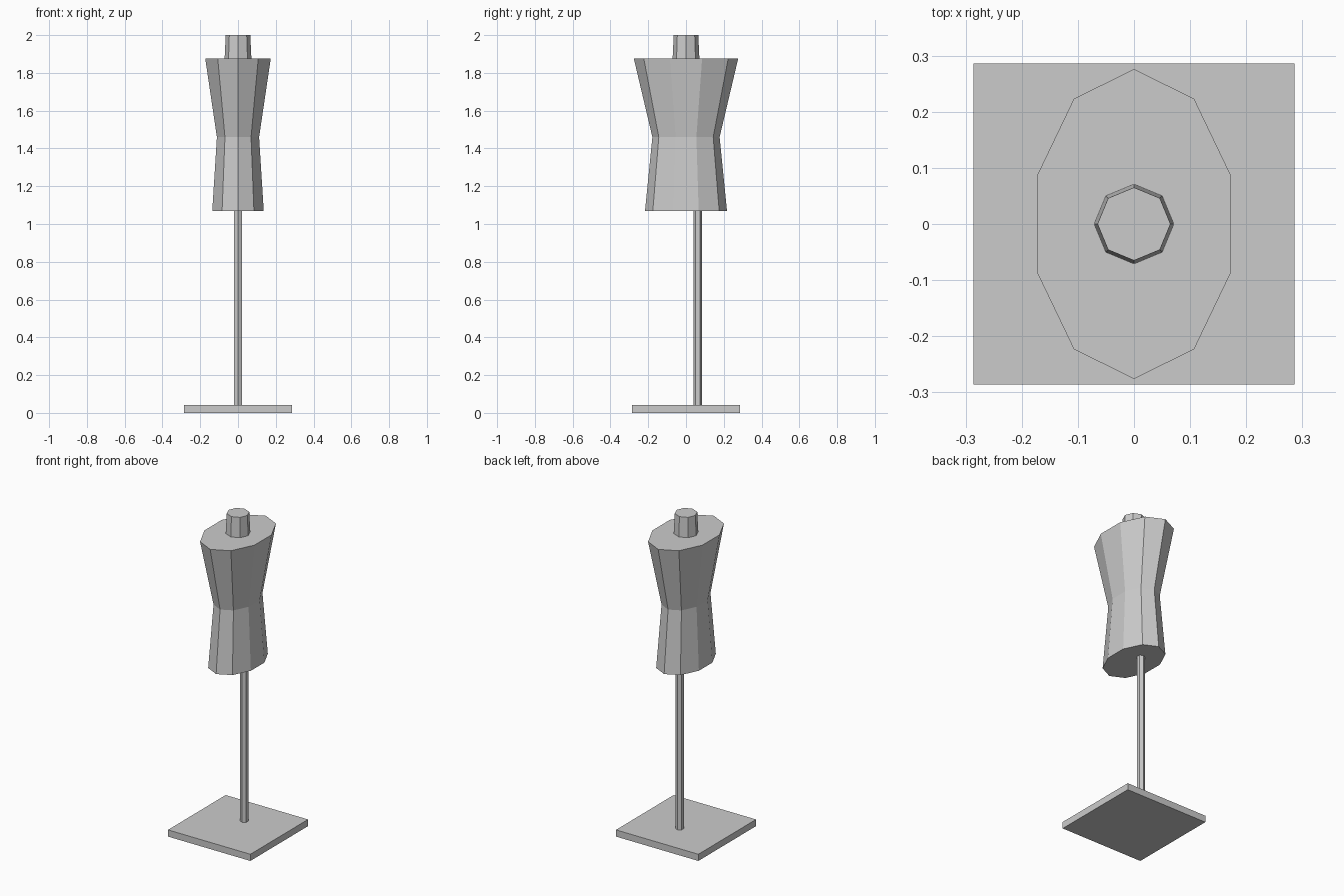
import bpy
import bmesh
from math import cos, sin, pi

cube = bpy.data.objects.get("Cube")
if cube:
    bpy.data.objects.remove(cube, do_unlink=True)

GREY = (0.6, 0.6, 0.6, 1.0)
grey = bpy.data.materials.new("plain_grey")
grey.use_nodes = True
grey.diffuse_color = GREY
grey.node_tree.nodes["Principled BSDF"].inputs["Base Color"].default_value = GREY


def loft(name, sides, rings, offset_y=0.0, turn=pi / 2):
    """Closed solid through elliptical rings given as (z, x radius, y radius)."""
    bm = bmesh.new()
    loops = []
    for z, rx, ry in rings:
        angles = [turn + 2 * pi * i / sides for i in range(sides)]
        loops.append([bm.verts.new((rx * cos(a), offset_y + ry * sin(a), z)) for a in angles])
    for low, high in zip(loops, loops[1:]):
        for i in range(sides):
            j = (i + 1) % sides
            bm.faces.new((low[i], low[j], high[j], high[i]))
    bm.faces.new(loops[0][::-1])
    bm.faces.new(loops[-1])
    mesh = bpy.data.meshes.new(name)
    bm.to_mesh(mesh)
    bm.free()
    mesh.materials.append(grey)
    obj = bpy.data.objects.new(name, mesh)
    bpy.context.collection.objects.link(obj)
    return obj


BASE_TOP, HIP, WAIST, SHOULDER, TOP = 0.042, 1.07, 1.46, 1.875, 2.0

# Square floor plate
half_diagonal = 0.286 * 2 ** 0.5
loft("base_plate", 4, [(z, half_diagonal, half_diagonal) for z in (0, BASE_TOP)], turn=pi / 4)

# Thin six-sided pole, set towards the back
loft("pole", 6, [(z, 0.0235, 0.0235) for z in (BASE_TOP, HIP)], offset_y=0.062)

# Ten-sided torso, pinched at the waist
torso = [(HIP, 0.217), (WAIST, 0.178), (SHOULDER, 0.276)]
loft("torso", 10, [(z, 0.66 * r, r) for z, r in torso])

# Tapered eight-sided neck
loft("neck", 8, [(SHOULDER, 0.071, 0.071), (TOP, 0.065, 0.065)])
